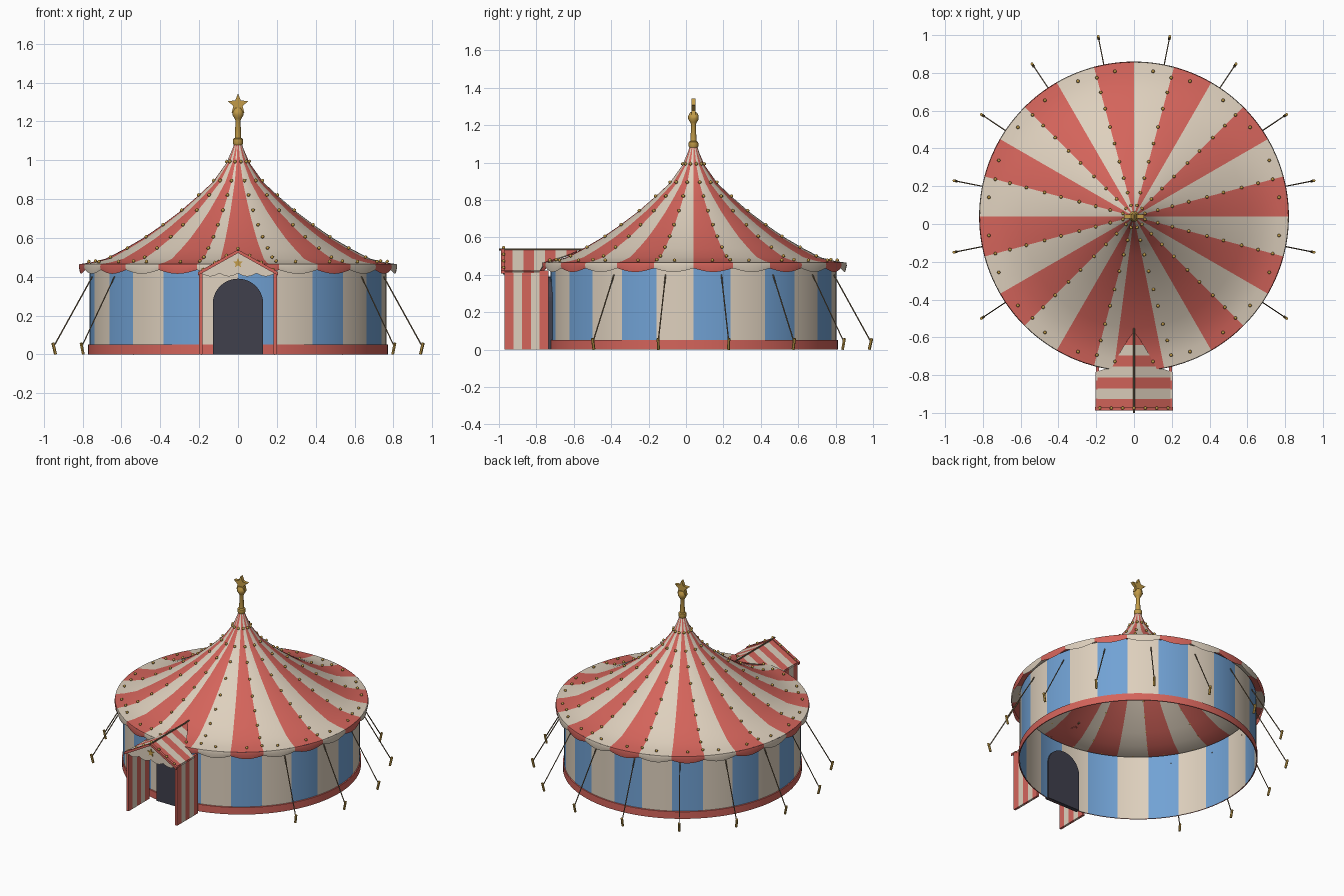
import bpy, bmesh, math
from mathutils import Vector, Matrix

if "Cube" in bpy.data.objects:
    bpy.data.objects.remove(bpy.data.objects["Cube"])

CY = 0.04          # tent axis sits slightly behind the origin
SEG = 96


def material(name, rgb):
    m = bpy.data.materials.new(name)
    m.diffuse_color = (*rgb, 1)
    m.use_nodes = True
    m.node_tree.nodes["Principled BSDF"].inputs["Base Color"].default_value = m.diffuse_color
    return m


RED = material("canvas red", (0.66, 0.128, 0.105))
CREAM = material("canvas cream", (0.73, 0.63, 0.51))
BLUE = material("canvas blue", (0.165, 0.36, 0.66))
DARK = material("doorway dark", (0.05, 0.05, 0.072))
GOLD = material("gold", (0.54, 0.33, 0.065))
ROPE = material("rope brown", (0.2, 0.14, 0.075))


def finish(bm, name, mats, angle=None, normals=True):
    if normals:
        bmesh.ops.recalc_face_normals(bm, faces=bm.faces)
    me = bpy.data.meshes.new(name)
    bm.to_mesh(me)
    bm.free()
    ob = bpy.data.objects.new(name, me)
    bpy.context.collection.objects.link(ob)
    for m in mats:
        me.materials.append(m)
    if angle:
        bpy.context.view_layer.objects.active = ob
        ob.select_set(True)
        bpy.ops.object.shade_smooth_by_angle(angle=math.radians(angle))
        ob.select_set(False)
    return ob


def lathe(name, profile, mats, rule=None, seg=SEG, dip=None):
    """Revolve (radius, z) points; rule(degrees) picks the colour; dip lowers the last ring."""
    bm = bmesh.new()
    rings = []
    for i, (r, z) in enumerate(profile):
        ring = []
        for k in range(seg):
            a = 2 * math.pi * k / seg
            drop = dip(a) if dip and i == len(profile) - 1 else 0
            ring.append(bm.verts.new((r * math.cos(a), CY + r * math.sin(a), z - drop)))
        rings.append(ring)
    for top, low in zip(rings, rings[1:]):
        for k in range(seg):
            n = (k + 1) % seg
            f = bm.faces.new((top[k], low[k], low[n], top[n]))
            if rule:
                f.material_index = rule((k + 0.5) * 360 / seg)
    return finish(bm, name, mats, 40, False)


def rod(bm, p, q, r, seg=6):
    p, q = Vector(p), Vector(q)
    d = q - p
    mat = Matrix.Translation((p + q) / 2) @ d.to_track_quat('Z', 'Y').to_matrix().to_4x4()
    bmesh.ops.create_cone(bm, cap_ends=True, segments=seg, radius1=r, radius2=r,
                          depth=d.length, matrix=mat)


def plate(name, outline, y0, y1, mat):
    """Extrude an (x, z) outline from y0 to y1."""
    bm = bmesh.new()
    f = bm.faces.new([bm.verts.new((x, y0, z)) for x, z in outline])
    new = bmesh.ops.extrude_face_region(bm, geom=[f])["geom"]
    bmesh.ops.translate(bm, vec=(0, y1 - y0, 0),
                        verts=[v for v in new if isinstance(v, bmesh.types.BMVert)])
    return finish(bm, name, [mat])


def star(z, big, small):
    return [((big, small)[i % 2] * math.sin(i * math.pi / 5),
             z + (big, small)[i % 2] * math.cos(i * math.pi / 5)) for i in range(10)]


def sector(deg):
    return int(deg // 15) % 2


def roof_sector(deg):
    if 255 < deg < 300:              # middle stripe over the entrance
        return 0 if 262.5 < deg < 281.25 else 1
    return sector(deg)


# Round wall, red skirt, striped roof, scalloped valance
lathe("tent_wall", [(0.765, 0.46), (0.765, 0)], [BLUE, CREAM], sector)
lathe("wall_skirt", [(0.766, 0.052), (0.772, 0.05), (0.772, 0), (0.766, 0)], [RED])
ROOF = [(0.015, 1.10), (0.03, 1.055), (0.06, 0.985), (0.13, 0.887), (0.21, 0.813),
        (0.30, 0.735), (0.40, 0.66), (0.49, 0.598), (0.59, 0.54), (0.68, 0.493),
        (0.76, 0.473), (0.817, 0.465)]
lathe("tent_roof", ROOF, [RED, CREAM], roof_sector)
lathe("roof_valance", [(0.817, 0.465), (0.82, 0.45), (0.815, 0.43)], [RED, CREAM], sector,
      seg=192, dip=lambda a: 0.02 * abs(math.sin(12 * a)) - 0.005)

# Bulbs along every second seam, round the rim and on the entrance gable
bm = bmesh.new()
spots = []
for k in range(12):
    a = math.radians(15 + 30 * k)
    spots += [(r * math.cos(a), CY + r * math.sin(a), z + 0.008) for r, z in ROOF[2:11]]
for k in range(24):
    a = math.radians(7.5 + 15 * k)
    spots.append((0.775 * math.cos(a), CY + 0.775 * math.sin(a), 0.478))
for i in range(-3, 4):
    spots.append((i * 0.06, -0.975, 0.545 - abs(i) * 0.036))
for s in spots:
    bmesh.ops.create_icosphere(bm, subdivisions=1, radius=0.01, matrix=Matrix.Translation(s))
finish(bm, "roof_bulbs", [GOLD], 60)

# Finial: pole with collar and ball, star on top
lathe("finial_pole", [(0.001, 1.273), (0.018, 1.268), (0.028, 1.25), (0.028, 1.232),
                      (0.018, 1.215), (0.013, 1.205), (0.016, 1.115), (0.025, 1.11),
                      (0.027, 1.09), (0.02, 1.075)], [GOLD], seg=20)
plate("finial_star", star(1.287, 0.056, 0.025), CY - 0.011, CY + 0.011, GOLD)

# Guy ropes and stakes, leaving the entrance side free
ropes, stakes = bmesh.new(), bmesh.new()
for k in range(-2, 10):
    a = math.radians(11.25 + 22.5 * k)
    d = Vector((math.cos(a), math.sin(a), 0))
    c = Vector((0, CY, 0))
    rod(ropes, c + d * 0.765 + Vector((0, 0, 0.4)), c + d * 0.965 + Vector((0, 0, 0.045)), 0.0035)
    rod(stakes, c + d * 0.958, c + d * 0.972 + Vector((0, 0, 0)) + Vector((0, 0, 0.06)), 0.008)
finish(ropes, "guy_ropes", [ROPE])
finish(stakes, "rope_stakes", [GOLD])

# Arched doorway
arch = [(-0.13, 0), (0.13, 0)] + [(0.13 * math.cos(math.pi * i / 20),
                                   0.26 + 0.13 * math.sin(math.pi * i / 20)) for i in range(21)]
plate("doorway", arch, -0.734, -0.706, DARK)

# Entrance canopy roof: cross stripes, trimmed where it runs into the main roof
bm = bmesh.new()
rows = []
for j in range(15):
    y = -0.985 + 0.02875 * j
    t = 1 if y < -0.78 else 0.62 * ((-0.575 - y) / 0.205) ** 0.8
    rows.append([bm.verts.new((s * 0.205 * t, y, 0.532 - 0.115 * abs(s) * t)) for s in (-1, 0, 1)])
for j, (a, b) in enumerate(zip(rows, rows[1:])):
    for i in (0, 1):
        f = bm.faces.new((a[i], a[i + 1], b[i + 1], b[i]))
        f.material_index = (j // 2) % 2
canopy = finish(bm, "canopy_roof", [RED, CREAM])
canopy.modifiers.new("thickness", 'SOLIDIFY').thickness = 0.008

# Canopy side walls in vertical stripes
for side, name in ((-1, "canopy_wall_left"), (1, "canopy_wall_right")):
    bm = bmesh.new()
    for j in range(5):
        y = -0.97 + 0.047 * j
        made = bmesh.ops.create_cube(bm, size=1, matrix=Matrix.Translation(
            (side * 0.192, y + 0.0235, 0.212)) @ Matrix.Diagonal((0.016, 0.047, 0.424, 1)))
        for f in {f for v in made["verts"] for f in v.link_faces}:
            f.material_index = j % 2
    finish(bm, name, [RED, CREAM])

# Gable front with scalloped hem, red trim, ridge pole and star
hem = [(-0.19 + 0.38 * i / 40, 0.418 - 0.016 * abs(math.sin(4 * math.pi * i / 40)))
       for i in range(41)]
plate("gable_front", hem + [(0.19, 0.425), (0, 0.526), (-0.19, 0.425)], -0.978, -0.968, CREAM)
for s, name in ((-1, "gable_trim_left"), (1, "gable_trim_right")):
    plate(name, [(s * 0.207, 0.424), (0, 0.54), (0, 0.522), (s * 0.207, 0.406)],
          -0.988, -0.97, RED)
bm = bmesh.new()
rod(bm, (0, -1.0, 0.536), (0, -0.55, 0.536), 0.005, 8)
finish(bm, "canopy_ridge_pole", [ROPE])
plate("gable_star", star(0.47, 0.027, 0.012), -0.984, -0.977, GOLD)
